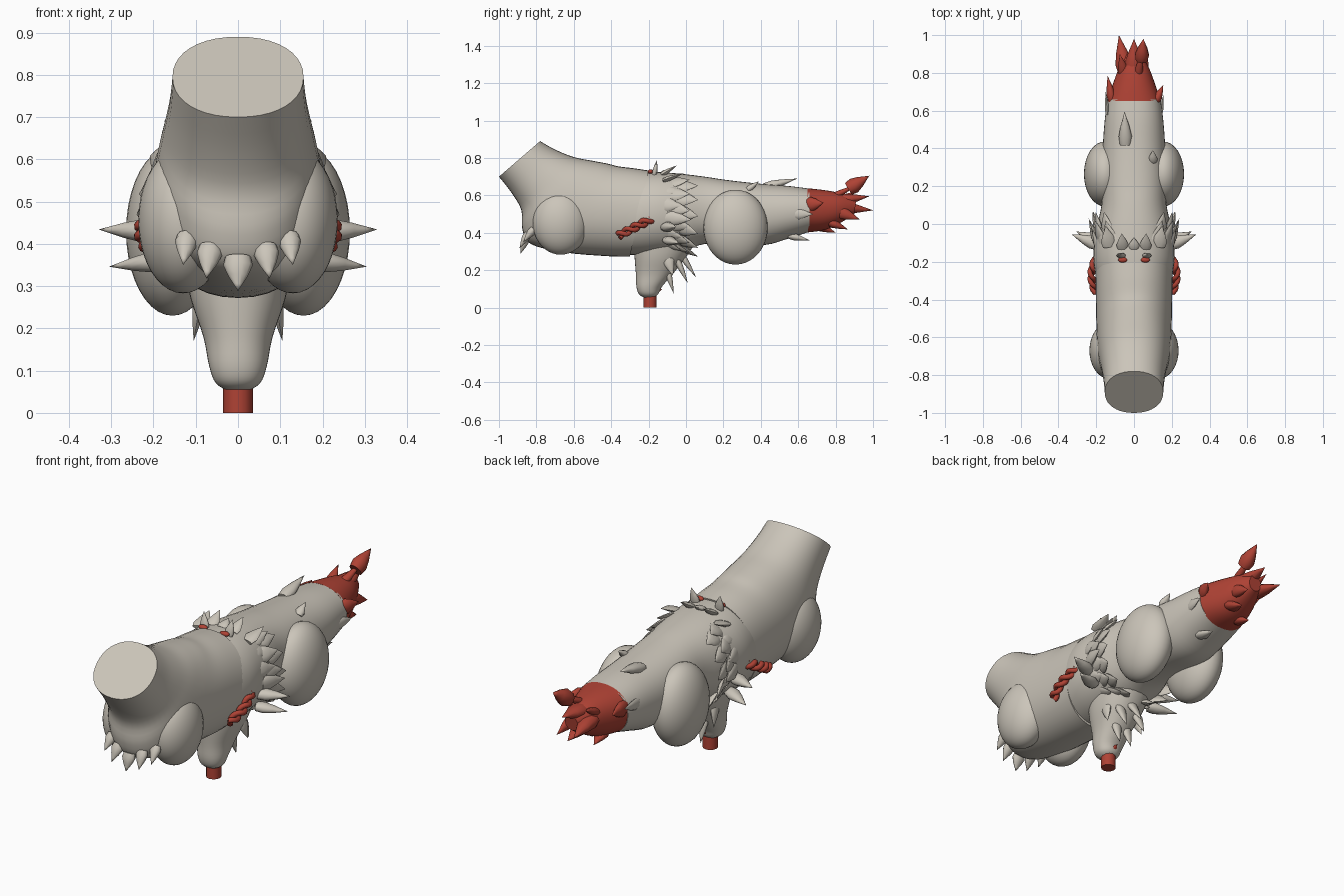
import bpy, bmesh, math, random
from mathutils import Vector, Matrix

random.seed(4)
cube = bpy.data.objects.get("Cube")
if cube:
    bpy.data.objects.remove(cube)


def material(name, rgb):
    m = bpy.data.materials.new(name)
    m.use_nodes = True
    m.diffuse_color = (*rgb, 1)
    m.node_tree.nodes["Principled BSDF"].inputs["Base Color"].default_value = (*rgb, 1)
    return m


BONE = material("bone grey", (0.6, 0.56, 0.49))
RED = material("brick red", (0.43, 0.055, 0.035))


def finish(name, bm, mat, angle=40):
    bmesh.ops.recalc_face_normals(bm, faces=bm.faces)
    me = bpy.data.meshes.new(name)
    bm.to_mesh(me)
    bm.free()
    me.materials.append(mat)
    ob = bpy.data.objects.new(name, me)
    bpy.context.scene.collection.objects.link(ob)
    bpy.ops.object.select_all(action='DESELECT')
    bpy.context.view_layer.objects.active = ob
    ob.select_set(True)
    bpy.ops.object.shade_smooth_by_angle(angle=math.radians(angle))
    return ob


def spline(rows, steps):
    """Smooth in-between sections through the given rows."""
    rows = [Vector(r) for r in rows]
    out = []
    for i in range(len(rows) - 1):
        p1, p2 = rows[i], rows[i + 1]
        m1 = (p2 - rows[max(i - 1, 0)]) / 2
        m2 = (rows[min(i + 2, len(rows) - 1)] - p1) / 2
        for k in range(steps):
            t = k / steps
            a = t * t * (3 - 2 * t)
            out.append(p1 * (1 - a) + p2 * a + m1 * t * (1 - t) ** 2 - m2 * t * t * (1 - t))
    return out + [rows[-1]]


def loft(name, rows, mat, sides=40, steps=4, power=0.92):
    """Each row: first edge (y, z), opposite edge (y, z), half width in x."""
    bm = bmesh.new()
    rings = []
    for ya, za, yb, zb, w in spline(rows, steps):
        ring = []
        for k in range(sides):
            a = math.tau * k / sides
            c, s = math.cos(a), math.sin(a)
            c = math.copysign(abs(c) ** power, c)
            s = math.copysign(abs(s) ** power, s)
            ring.append(bm.verts.new((w * s, (ya + yb + c * (ya - yb)) / 2, (za + zb + c * (za - zb)) / 2)))
        rings.append(ring)
    for r, q in zip(rings, rings[1:]):
        for k in range(sides):
            j = (k + 1) % sides
            bm.faces.new((r[k], r[j], q[j], q[k]))
    bm.faces.new(rings[0])
    bm.faces.new(rings[-1])
    return finish(name, bm, mat)


def add_spike(bm, base, tip, width, thick, out, bend=0.0):
    """Pointed blade, broad across the surface and thin along the outward direction."""
    base, tip = Vector(base), Vector(tip)
    d = tip - base
    side = d.cross(Vector(out)).normalized()
    up = side.cross(d).normalized()
    rings = []
    for t, r in ((0, 0.85), (0.25, 1), (0.55, 0.68), (0.8, 0.3)):
        c = base + d * t + up * bend * math.sin(math.pi * t)
        rings.append([bm.verts.new(c + side * width * r * math.cos(a) + up * thick * r * math.sin(a))
                      for a in (math.tau * k / 10 for k in range(10))])
    end = bm.verts.new(tip)
    bm.faces.new(rings[0])
    for k in range(10):
        j = (k + 1) % 10
        for r, q in zip(rings, rings[1:]):
            bm.faces.new((r[k], r[j], q[j], q[k]))
        bm.faces.new((rings[-1][k], rings[-1][j], end))


def spikes(name, items, mat, mirror=True):
    bm = bmesh.new()
    for base, tip, width, thick, out in items:
        for s in ((1, -1) if mirror and (base[0] or tip[0]) else (1,)):
            f = [(s * v[0], v[1], v[2]) for v in (base, tip, out)]
            add_spike(bm, f[0], f[1], width, thick, f[2])
    return finish(name, bm, mat, 60)


def ellipsoid(name, centre, radii, mat):
    bm = bmesh.new()
    bmesh.ops.create_uvsphere(bm, u_segments=32, v_segments=20, radius=1,
                              matrix=Matrix.Translation(centre) @ Matrix.Diagonal((*radii, 1)))
    return finish(name, bm, mat)


# Front trunk with the cut neck, and the rear trunk
loft("front_trunk", [
    (-.78, .89, -1, .7, .155), (-.7, .845, -.93, .61, .162), (-.6, .805, -.88, .52, .175),
    (-.5, .785, -.875, .42, .188), (-.42, .77, -.83, .34, .196), (-.36, .755, -.65, .295, .2),
    (-.28, .745, -.42, .275, .203), (-.2, .733, -.3, .272, .205)], BONE)
loft("rear_trunk", [
    (-.26, .725, -.36, .285, .196), (-.16, .725, -.2, .282, .215), (-.04, .717, -.02, .305, .2),
    (.1, .7, .1, .34, .172), (.22, .682, .25, .345, .17), (.4, .662, .42, .335, .165),
    (.55, .65, .55, .37, .155), (.66, .636, .66, .405, .141)], BONE)
loft("tail_end", [
    (.65, .638, .65, .402, .142), (.74, .628, .74, .415, .112), (.83, .61, .82, .45, .08),
    (.91, .575, .9, .5, .035)], RED)

# Shoulders and hips
for s, label in ((1, "left"), (-1, "right")):
    ellipsoid(label + "_shoulder", (s * .13, -.67, .455), (.106, .15, .172), BONE)
    ellipsoid(label + "_hip", (s * .155, .265, .43), (.11, .172, .2), BONE)

# Central leg with its peg
loft("leg", [
    (-.28, .36, .06, .36, .13), (-.275, .27, .0, .27, .112), (-.268, .18, -.07, .18, .082),
    (-.265, .11, -.13, .11, .068), (-.25, .07, -.15, .07, .052), (-.215, .05, -.18, .05, .02)], BONE)
bm = bmesh.new()
bmesh.ops.create_cone(bm, cap_ends=True, segments=12, radius1=.035, radius2=.035, depth=.09,
                      matrix=Matrix.Translation((0, -.192, .045)))
finish("leg_peg", bm, RED)
spikes("leg_thorn", [((0, -.17, .085), (0, -.125, .1), .022, .015, (0, 0, 1))], RED)
spikes("leg_spikes", [
    ((0, -.03, .29), (0, .055, .16), .03, .018, (0, 1, 0)),
    ((.05, -.05, .26), (.055, .01, .13), .028, .018, (0, 1, 0)),
    ((.03, -.1, .2), (.035, -.065, .075), .026, .018, (0, 1, 0)),
    ((.09, -.1, .27), (.105, -.07, .17), .03, .015, (1, 0, 0))], BONE)

# Row of teeth under the front
spikes("teeth", [
    ((0, -.855, .37), (0, -.885, .288), .035, .022, (0, -1, 0)),
    ((.065, -.845, .395), (.075, -.89, .318), .03, .022, (0, -1, 0)),
    ((.12, -.815, .42), (.13, -.87, .35), .027, .022, (0, -1, 0))], BONE)

# Overlapping collar scales on both flanks
scales = []
for row in range(3):
    for i in range(6):
        a = math.radians(58 - i * 23 - row * 7)
        out = Vector((math.cos(a), 0, math.sin(a)))
        p = Vector((.196 * out.x, -.125 + row * .045, .512 + .198 * out.z))
        tip = p + out * random.uniform(.02, .045) + Vector((0, .1, -.015))
        scales.append((p, tip, .04, .014, out))
spikes("collar_scales", scales, BONE)

# Long side thorns and crest
spikes("side_thorns", [
    ((.19, -.11, .43), (.33, -.055, .434), .035, .028, (0, 0, 1)),
    ((.17, -.1, .36), (.305, -.04, .346), .035, .025, (0, 0, 1)),
    ((.2, -.1, .48), (.24, .03, .47), .04, .018, (1, 0, 0))], BONE)
spikes("crest_spikes", [
    ((.065, -.17, .71), (.08, -.155, .79), .025, .014, (0, 1, 0)),
    ((.06, -.13, .71), (.065, -.05, .76), .032, .014, (0, 0, 1)),
    ((.13, -.12, .68), (.15, -.01, .72), .04, .014, (0, 0, 1)),
    ((0, -.13, .715), (0, -.07, .745), .03, .014, (0, 0, 1))], BONE)
for s, label in ((1, "left"), (-1, "right")):
    ellipsoid(label + "_eye", (s * .06, -.19, .727), (.024, .014, .012), RED)

# Twisted cords on the flanks
for s, label in ((1, "left"), (-1, "right")):
    for strand in range(2):
        cu = bpy.data.curves.new(label + "_cord", 'CURVE')
        cu.dimensions = '3D'
        cu.bevel_depth = .013
        cu.bevel_resolution = 2
        cu.use_fill_caps = True
        sp = cu.splines.new('POLY')
        sp.points.add(30)
        for k, p in enumerate(sp.points):
            t = k / 30
            a = t * math.tau * 2 + strand * math.pi
            c = .013 * math.cos(a)
            p.co = (s * (.203 + .02 * math.sin(math.pi * t) + .012 * math.sin(a)),
                    -.36 + .175 * t - c * .5, .385 + .09 * t + c, 1)
        cu.materials.append(RED)
        ob = bpy.data.objects.new(label + "_cord", cu)
        bpy.context.scene.collection.objects.link(ob)

# Small thorns along the tail
spikes("tail_thorns", [
    ((-.045, .42, .645), (-.05, .595, .69), .035, .025, (0, 0, 1)),
    ((.1, .33, .63), (.1, .39, .675), .025, .018, (0, 0, 1)),
    ((.05, .55, .385), (.06, .66, .36), .03, .02, (0, 0, -1)),
    ((-.14, .58, .55), (-.15, .7, .57), .028, .012, (-1, 0, 0)),
    ((.14, .58, .5), (.155, .68, .5), .028, .012, (1, 0, 0))], BONE, False)

# Red thorns and barbs that end the tail
spikes("tail_end_spikes", [
    ((.115, .65, .55), (.155, .735, .56), .04, .025, (1, 0, 0)),
    ((-.115, .65, .55), (-.14, .785, .57), .04, .025, (-1, 0, 0)),
    ((0, .8, .57), (0, .98, .595), .05, .035, (0, 0, 1)),
    ((-.045, .8, .54), (-.08, 1, .52), .045, .035, (0, 0, 1)),
    ((.04, .76, .46), (.05, .865, .418), .04, .025, (0, 0, -1)),
    ((-.04, .7, .44), (-.05, .8, .4), .035, .025, (0, 0, -1)),
    ((.05, .8, .52), (.065, .93, .47), .035, .025, (1, 0, 0)),
    ((.02, .78, .59), (.045, .92, .66), .022, .018, (0, 0, 1)),
    ((.04, .87, .635), (.05, .98, .705), .042, .038, (1, 0, 0)),
    ((-.05, .78, .56), (-.075, .9, .62), .03, .02, (0, 0, 1))], RED, False)
